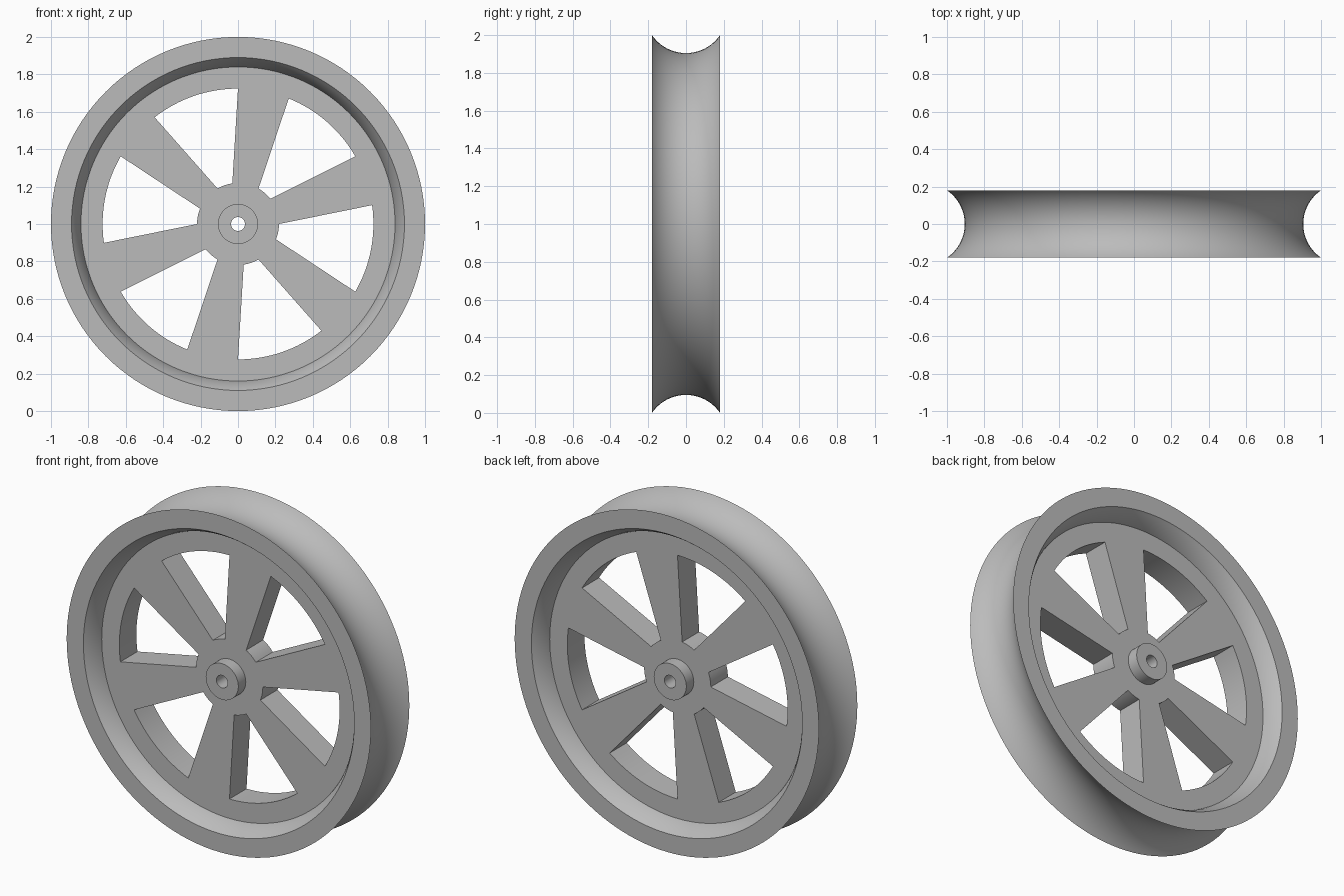
import bpy, bmesh
from math import sin, cos, pi, radians, sqrt, asin

if "Cube" in bpy.data.objects:
    bpy.data.objects.remove(bpy.data.objects["Cube"], do_unlink=True)

SEGMENTS = 128
AXLE_Z = 1.0
HALF_WIDTH = 0.18     # rim
HALF_WEB = 0.08       # spoked disc
HALF_HUB = 0.15
SPOKES = 6

grey = bpy.data.materials.new("wheel grey")
grey.use_nodes = True
colour = (0.5, 0.5, 0.5, 1)
grey.diffuse_color = colour
grey.node_tree.nodes["Principled BSDF"].inputs["Base Color"].default_value = colour


def finish(obj):
    obj.location.z = AXLE_Z
    obj.data.materials.append(grey)
    bpy.ops.object.select_all(action='DESELECT')
    obj.select_set(True)
    bpy.context.view_layer.objects.active = obj
    bpy.ops.object.shade_smooth_by_angle(angle=radians(30))


def revolve(name, profile):
    """Turn a closed (radius, y) profile around the axle."""
    bm = bmesh.new()
    rings = []
    for i in range(SEGMENTS):
        a = 2 * pi * i / SEGMENTS
        rings.append([bm.verts.new((r * cos(a), y, r * sin(a))) for r, y in profile])
    n = len(profile)
    for i in range(SEGMENTS):
        here, after = rings[i], rings[(i + 1) % SEGMENTS]
        for j in range(n):
            k = (j + 1) % n
            bm.faces.new((here[j], here[k], after[k], after[j]))
    bmesh.ops.recalc_face_normals(bm, faces=bm.faces)
    mesh = bpy.data.meshes.new(name)
    bm.to_mesh(mesh)
    bm.free()
    obj = bpy.data.objects.new(name, mesh)
    bpy.context.collection.objects.link(obj)
    finish(obj)


def groove_arc(centre, radius, steps):
    """Concave arc across the rim, from front to back."""
    end = asin(HALF_WIDTH / radius)
    angles = [end * (2 * i / steps - 1) for i in range(steps + 1)]
    return [(centre - radius * cos(a), radius * sin(a)) for a in angles]


def arc(radius, start, stop, steps):
    angles = [radians(start + (stop - start) * i / steps) for i in range(steps + 1)]
    return [(radius * cos(a), radius * sin(a)) for a in angles]


# Rim: belt groove outside, concentric wall inside
groove_radius = 0.218
centre = 1 + sqrt(groove_radius ** 2 - HALF_WIDTH ** 2)
inner_radius = sqrt((centre - 0.89) ** 2 + HALF_WIDTH ** 2)
revolve("rim", groove_arc(centre, groove_radius, 24)
        + groove_arc(centre, inner_radius, 24)[::-1])

# Hub with its axle bore
revolve("hub", [(0.107, -HALF_HUB), (0.107, HALF_HUB),
                (0.037, HALF_HUB), (0.037, -HALF_HUB)])

# Spoked disc: filled outline with a hub hole and tapered windows
outlines = [arc(0.86, 0, 360, SEGMENTS)[:-1], arc(0.07, 0, 360, 32)[:-1]]
for i in range(SPOKES):
    turn = 30 + i * 360 / SPOKES
    outlines.append(arc(0.724, turn, turn + 38, 16)
                    + arc(0.219, turn + 30, turn + 8, 6))
curve = bpy.data.curves.new("spokes", 'CURVE')
curve.dimensions = '2D'
curve.fill_mode = 'BOTH'
curve.extrude = HALF_WEB
for points in outlines:
    spline = curve.splines.new('POLY')
    spline.points.add(len(points) - 1)
    for p, (x, y) in zip(spline.points, points):
        p.co = (x, y, 0, 1)
    spline.use_cyclic_u = True
spokes = bpy.data.objects.new("spokes", curve)
bpy.context.collection.objects.link(spokes)
spokes.rotation_euler.x = pi / 2
bpy.ops.object.select_all(action='DESELECT')
spokes.select_set(True)
bpy.context.view_layer.objects.active = spokes
bpy.ops.object.convert(target='MESH')
spokes = bpy.context.view_layer.objects.active

# Weld the caps to the side walls
bm = bmesh.new()
bm.from_mesh(spokes.data)
bmesh.ops.remove_doubles(bm, verts=bm.verts, dist=0.0001)
bmesh.ops.recalc_face_normals(bm, faces=bm.faces)
bm.to_mesh(spokes.data)
bm.free()
finish(spokes)
